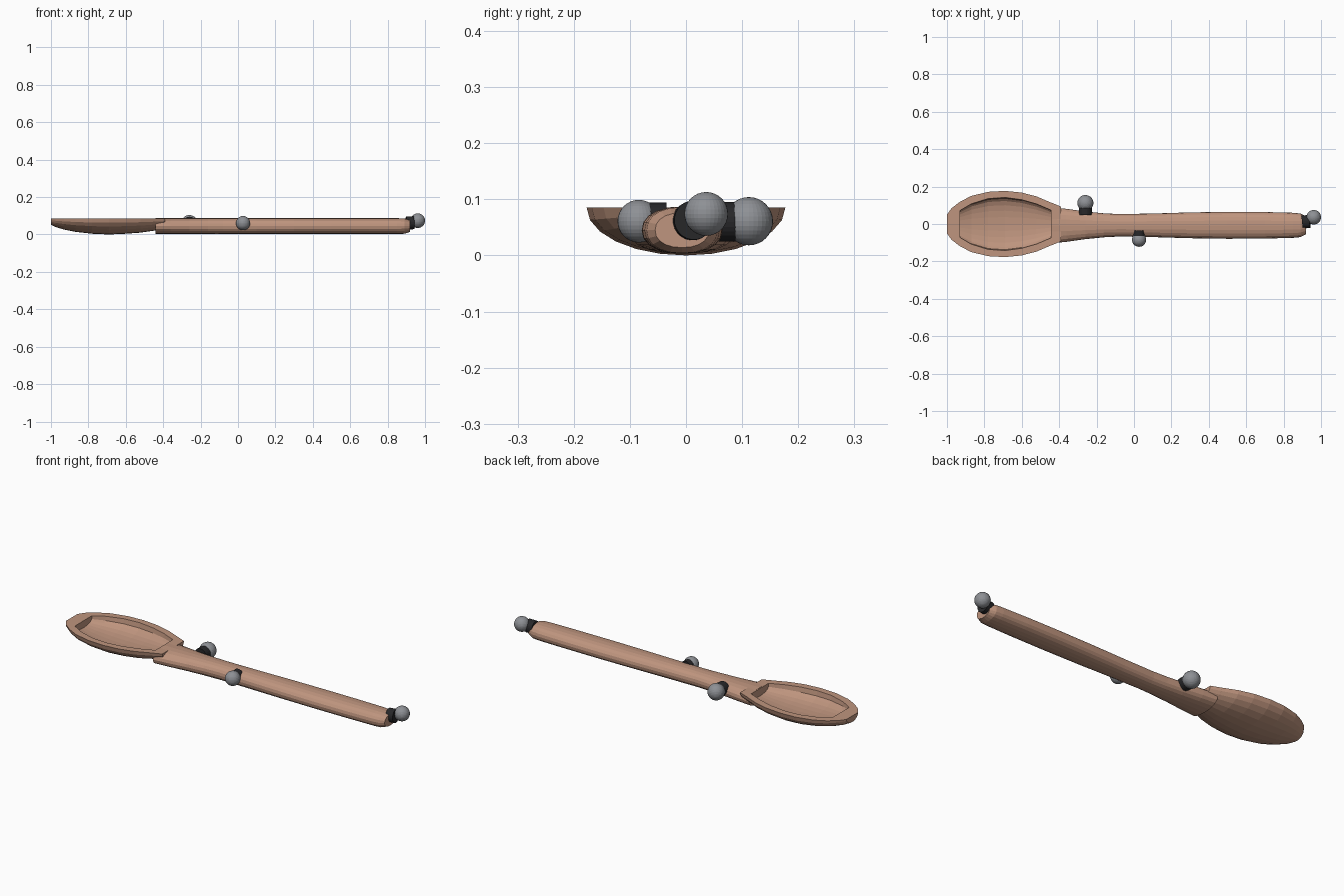
import bpy, bmesh, math
from mathutils import Vector

cube = bpy.data.objects.get("Cube")
if cube:
    bpy.data.objects.remove(cube)


def material(name, color):
    m = bpy.data.materials.new(name)
    m.use_nodes = True
    m.diffuse_color = (*color, 1)
    m.node_tree.nodes["Principled BSDF"].inputs["Base Color"].default_value = (*color, 1)
    return m


wood = material("pale_wood", (0.52, 0.30, 0.21))
black = material("black_rubber", (0.02, 0.02, 0.022))
steel = material("grey_metal", (0.27, 0.28, 0.30))


def finish(name, bm, mat):
    bmesh.ops.recalc_face_normals(bm, faces=bm.faces)
    mesh = bpy.data.meshes.new(name)
    bm.to_mesh(mesh)
    bm.free()
    mesh.materials.append(mat)
    obj = bpy.data.objects.new(name, mesh)
    bpy.context.collection.objects.link(obj)
    return obj


def loft(name, rings, mat):
    """Skin closed rings of equal length and cap both ends."""
    bm = bmesh.new()
    loops = [[bm.verts.new(p) for p in ring] for ring in rings]
    n = len(loops[0])
    for a, b in zip(loops, loops[1:]):
        for i in range(n):
            j = (i + 1) % n
            bm.faces.new((a[i], a[j], b[j], b[i]))
    bm.faces.new(loops[0])
    bm.faces.new(loops[-1])
    return finish(name, bm, mat)


# Spoon bowl: outer shell below, hollow above, both made of arcs
RIM = 0.085
ARC = [math.pi * i / 12 for i in range(13)]


def bowl_ring(x, half, bottom, inner, floor):
    outer = [(x, -half * math.cos(a), RIM - (RIM - bottom) * math.sin(a)) for a in ARC]
    hollow = [(x, inner * math.cos(a), RIM - (RIM - floor) * math.sin(a) ** 0.6 if 0 < a < 3.14 else RIM)
              for a in ARC]
    return outer + hollow


bowl_stations = [  # x, half width, underside z, hollow half width, hollow floor z
    (-1.0, 0.05, 0.052, 0.03, RIM),
    (-0.975, 0.085, 0.04, 0.05, RIM),
    (-0.93, 0.119, 0.026, 0.072, RIM),
    (-0.929, 0.12, 0.026, 0.073, 0.048),
    (-0.87, 0.15, 0.014, 0.108, 0.036),
    (-0.78, 0.172, 0.004, 0.136, 0.027),
    (-0.69, 0.177, 0.0, 0.142, 0.024),
    (-0.6, 0.168, 0.004, 0.13, 0.027),
    (-0.52, 0.147, 0.01, 0.107, 0.034),
    (-0.445, 0.115, 0.021, 0.075, 0.045),
    (-0.444, 0.115, 0.021, 0.075, RIM),
    (-0.39, 0.093, 0.032, 0.05, RIM),
]
loft("spoon_bowl", [bowl_ring(*s) for s in bowl_stations], wood)


# Handle: rounded section that narrows at the neck and tapers at the end
def handle_ring(x, half, height, sides=20):
    ring = []
    for i in range(sides):
        a = math.tau * i / sides
        c, s = math.cos(a), math.sin(a)
        ring.append((x, -0.007 + half * math.copysign(abs(c) ** 0.9, c),
                     0.045 + height * math.copysign(abs(s) ** 0.9, s)))
    return ring


handle_stations = [(-0.44, 0.096, 0.042), (-0.36, 0.088, 0.042), (-0.26, 0.074, 0.042), (-0.16, 0.064, 0.042),
                   (-0.08, 0.06, 0.042), (0.1, 0.063, 0.042), (0.3, 0.069, 0.042), (0.5, 0.072, 0.042),
                   (0.7, 0.071, 0.042), (0.85, 0.067, 0.042), (0.89, 0.063, 0.041), (0.92, 0.048, 0.031)]
loft("handle", [handle_ring(*s) for s in handle_stations], wood)


# Studs: short collar carrying a ball
def stud(name, base, axis, collar_radius, depth, ball, ball_radius):
    turn = Vector((0, 0, 1)).rotation_difference(Vector(axis)).to_matrix()
    bm = bmesh.new()
    bmesh.ops.create_cone(bm, cap_ends=True, segments=24, radius1=collar_radius,
                          radius2=collar_radius, depth=depth)
    bmesh.ops.rotate(bm, verts=bm.verts, cent=(0, 0, 0), matrix=turn)
    bmesh.ops.translate(bm, verts=bm.verts, vec=base)
    finish(name + "_collar", bm, black)
    bm = bmesh.new()
    bmesh.ops.create_uvsphere(bm, u_segments=32, v_segments=16, radius=ball_radius)
    bmesh.ops.translate(bm, verts=bm.verts, vec=ball)
    finish(name + "_ball", bm, steel)


stud("back_stud", (-0.26, 0.068, 0.06), (0, 1, 0), 0.035, 0.04, (-0.26, 0.112, 0.061), 0.043)
stud("front_stud", (0.027, -0.05, 0.064), (0, -1, 0), 0.03, 0.03, (0.027, -0.084, 0.061), 0.038)
stud("end_stud", (0.92, 0.012, 0.062), (1, 0.1, 0.05), 0.035, 0.04, (0.961, 0.036, 0.074), 0.039)
